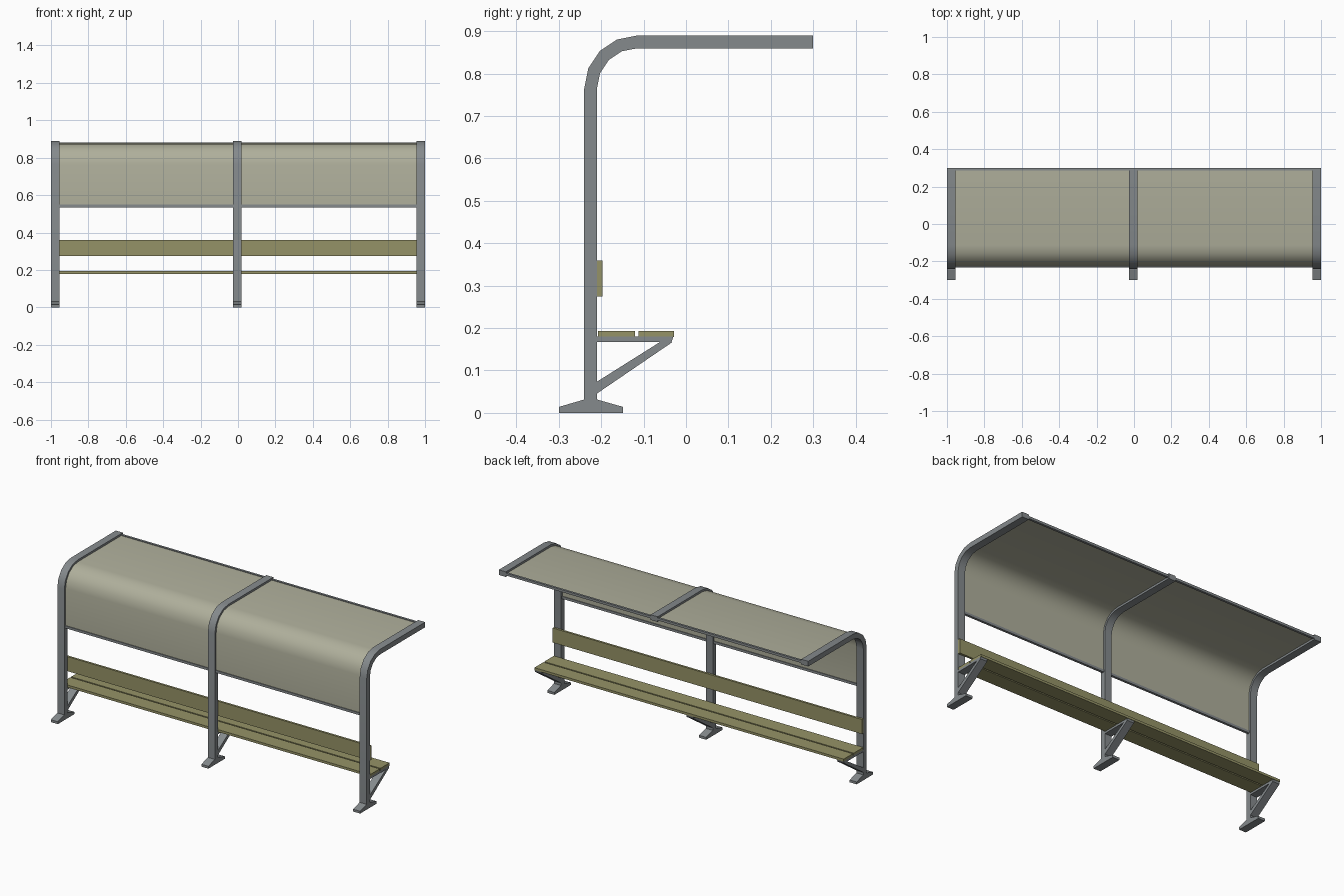
import bpy, bmesh, math

if "Cube" in bpy.data.objects:
    bpy.data.objects.remove(bpy.data.objects["Cube"])


def material(name, rgb):
    m = bpy.data.materials.new(name)
    m.diffuse_color = (*rgb, 1)
    m.use_nodes = True
    m.node_tree.nodes["Principled BSDF"].inputs["Base Color"].default_value = m.diffuse_color
    return m


METAL = material("grey metal", (0.235, 0.255, 0.265))
PANEL = material("pale canopy", (0.43, 0.43, 0.33))
WOOD = material("olive boards", (0.30, 0.29, 0.135))


def extrude(name, profile, x0, x1, mat, smooth=False):
    """Extrude a closed (y, z) outline along x."""
    bm = bmesh.new()
    face = bm.faces.new([bm.verts.new((x0, y, z)) for y, z in profile])
    out = bmesh.ops.extrude_face_region(bm, geom=[face])
    for v in out["geom"]:
        if isinstance(v, bmesh.types.BMVert):
            v.co.x = x1
    bmesh.ops.recalc_face_normals(bm, faces=bm.faces)
    me = bpy.data.meshes.new(name)
    bm.to_mesh(me)
    bm.free()
    me.materials.append(mat)
    ob = bpy.data.objects.new(name, me)
    bpy.context.collection.objects.link(ob)
    if smooth:
        bpy.context.view_layer.objects.active = ob
        bpy.ops.object.select_all(action='DESELECT')
        ob.select_set(True)
        bpy.ops.object.shade_smooth_by_angle(angle=math.radians(35))
    return ob


def rect(y0, y1, z0, z1):
    return [(y0, z0), (y1, z0), (y1, z1), (y0, z1)]


def bent_line(radius, z_bottom, y_end):
    """Upright line, quarter bend, then level run to the front of the roof."""
    cy, cz = -0.115, 0.765
    arc = [(cy - radius * math.cos(a), cz + radius * math.sin(a))
           for a in (math.radians(22.5 * i) for i in range(5))]
    return [(arc[0][0], z_bottom)] + arc + [(y_end, arc[-1][1])]


def bent_strip(r_out, r_in, z_bottom, y_end):
    return bent_line(r_out, z_bottom, y_end) + bent_line(r_in, z_bottom, y_end)[::-1]


# Three bent frames with feet and seat brackets
W = 0.0225
for label, cx in (("left", -1 + W), ("middle", -0.004), ("right", 1 - W)):
    a, b = cx - W, cx + W
    extrude(label + "_post", bent_strip(0.125, 0.095, 0.02, 0.3), a, b, METAL, True)
    extrude(label + "_foot", [(-0.3, 0), (-0.148, 0), (-0.148, 0.014), (-0.208, 0.031),
                              (-0.242, 0.031), (-0.3, 0.014)], a, b, METAL)
    extrude(label + "_seat_arm", [(-0.211, 0.167), (-0.034, 0.167), (-0.03, 0.18),
                                  (-0.211, 0.18)], a, b, METAL)
    extrude(label + "_strut", [(-0.211, 0.045), (-0.032, 0.167), (-0.06, 0.168),
                               (-0.211, 0.073)], a, b, METAL)

# Curved canopy panel and its edge rails, one bay between each pair of frames
for label, a, b in (("left", -0.957, -0.024), ("right", 0.016, 0.957)):
    extrude(label + "_canopy", bent_strip(0.113, 0.107, 0.54, 0.295), a, b, PANEL, True)
    extrude(label + "_lower_rail", rect(-0.232, -0.218, 0.535, 0.549), a, b, METAL)
    extrude(label + "_front_rail", rect(0.286, 0.299, 0.868, 0.882), a, b, METAL)

# Bench boards
extrude("seat_back_board", rect(-0.208, -0.12, 0.179, 0.193), -1, 1, WOOD)
extrude("seat_front_board", rect(-0.112, -0.028, 0.179, 0.193), -1, 1, WOOD)
extrude("backrest", rect(-0.21, -0.197, 0.275, 0.36), -1, 1, WOOD)
